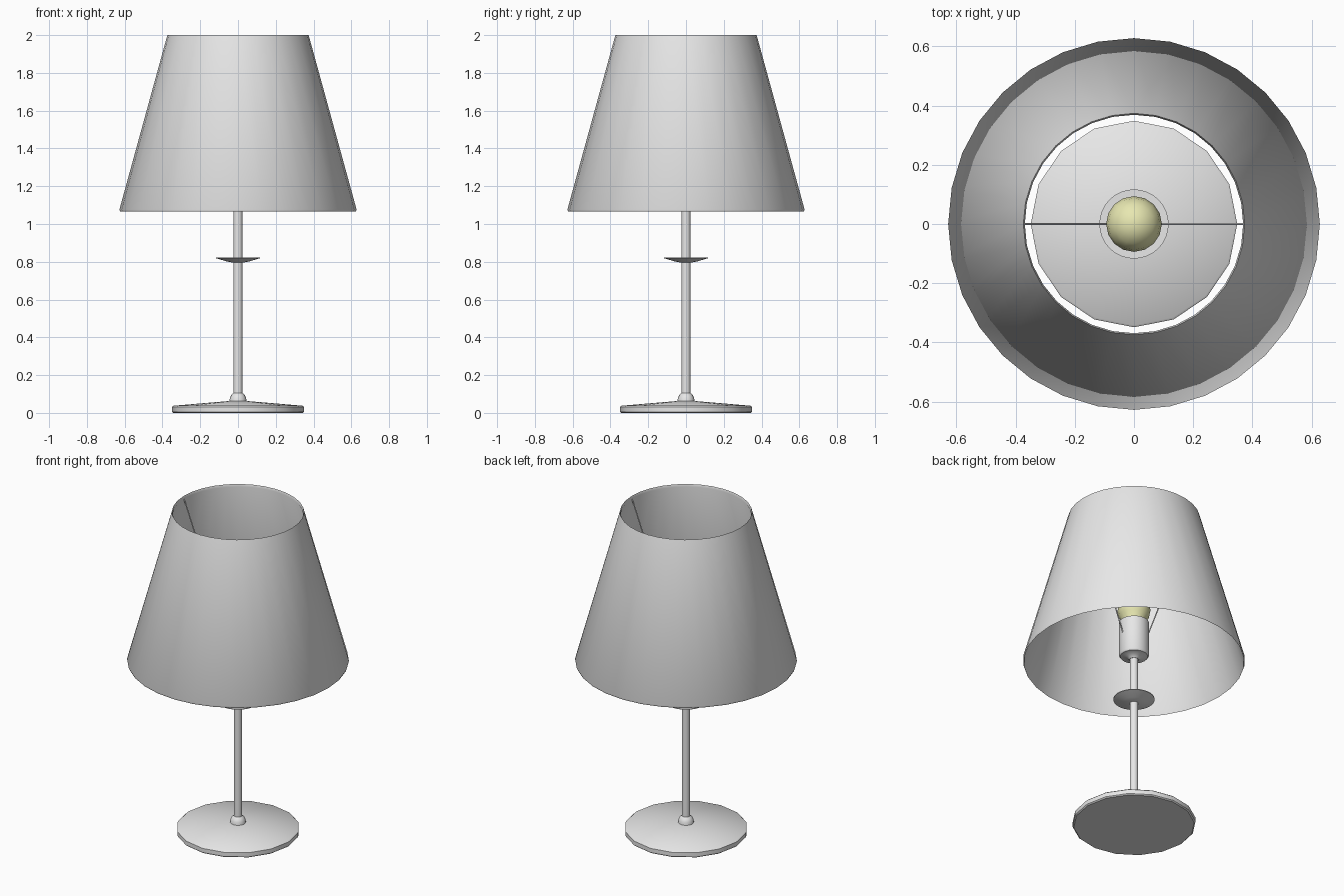
import bpy, bmesh, math
from mathutils import Vector

old = bpy.data.objects.get("Cube")
if old:
    bpy.data.objects.remove(old, do_unlink=True)


def material(name, rgb):
    mat = bpy.data.materials.new(name)
    mat.use_nodes = True
    color = (*rgb, 1.0)
    mat.diffuse_color = color
    bsdf = mat.node_tree.nodes["Principled BSDF"]
    bsdf.inputs["Base Color"].default_value = color
    bsdf.inputs["Roughness"].default_value = 0.6
    return mat


grey = material("light grey", (0.8, 0.8, 0.8))
yellow = material("pale yellow", (0.82, 0.82, 0.45))


def finish(bm, name, mat, angle):
    bmesh.ops.recalc_face_normals(bm, faces=bm.faces)
    mesh = bpy.data.meshes.new(name)
    bm.to_mesh(mesh)
    bm.free()
    mesh.materials.append(mat)
    obj = bpy.data.objects.new(name, mesh)
    bpy.context.collection.objects.link(obj)
    bpy.ops.object.select_all(action="DESELECT")
    obj.select_set(True)
    bpy.context.view_layer.objects.active = obj
    bpy.ops.object.shade_smooth_by_angle(angle=math.radians(angle))
    return obj


def lathe(name, profile, sides, mat, angle=40, closed=False):
    """Revolve (radius, height) points around the z axis."""
    bm = bmesh.new()
    verts = [bm.verts.new((r, 0, z)) for r, z in profile]
    edges = [bm.edges.new(pair) for pair in zip(verts, verts[1:])]
    if closed:
        edges.append(bm.edges.new((verts[-1], verts[0])))
    bmesh.ops.spin(bm, geom=verts + edges, cent=(0, 0, 0), axis=(0, 0, 1),
                   angle=math.tau, steps=sides, use_duplicate=False)
    bmesh.ops.remove_doubles(bm, verts=bm.verts, dist=0.0002)
    return finish(bm, name, mat, angle)


def rod(name, start, end, radius, mat):
    start, end = Vector(start), Vector(end)
    axis = end - start
    bm = bmesh.new()
    bmesh.ops.create_cone(bm, cap_ends=True, segments=8, radius1=radius,
                          radius2=radius, depth=axis.length)
    turn = axis.to_track_quat("Z", "Y").to_matrix().to_4x4()
    bmesh.ops.transform(bm, matrix=turn, verts=bm.verts)
    bmesh.ops.translate(bm, vec=(start + end) / 2, verts=bm.verts)
    return finish(bm, name, mat, 50)


# Weighted foot with a shallow cone top and a small boss
lathe("base", [(0, 0), (0.342, 0), (0.349, 0.006), (0.349, 0.032),
               (0.342, 0.038), (0.045, 0.063), (0, 0.063)], 16, grey)
lathe("stem_boss", [(0, 0.06), (0.045, 0.06), (0.043, 0.08),
                    (0.035, 0.095), (0.024, 0.105), (0, 0.105)], 16, grey)

# Stem and the dish part way up it
lathe("stem", [(0, 0.06), (0.024, 0.06), (0.024, 1.1), (0, 1.1)], 16, grey)
lathe("drip_dish", [(0, 0.82), (0.117, 0.823), (0.117, 0.819),
                    (0.06, 0.802), (0.024, 0.795), (0, 0.795)], 32, grey)

# Socket with a flared underside
lathe("socket", [(0, 1.08), (0.026, 1.08), (0.04, 1.095), (0.078, 1.1),
                 (0.085, 1.11), (0.085, 1.32), (0, 1.32)], 24, grey)

# Round bulb with a tapered neck
bulb_radius, bulb_height = 0.094, 1.4
bulb = [(0, 1.31), (0.066, 1.31)]
for step in range(2, 9):
    a = -math.pi / 2 + math.pi * step / 8
    bulb.append((bulb_radius * math.cos(a),
                 bulb_height + bulb_radius * math.sin(a)))
lathe("bulb", bulb, 16, yellow)

# Tapered shade with thin walls and a turned lower hem
lathe("shade", [(0.374, 2), (0.628, 1.076), (0.624, 1.066), (0.615, 1.09),
                (0.369, 1.985)], 32, grey, angle=85, closed=True)

# Wires carrying the shade from the socket
for side, label in ((1, "left"), (-1, "right")):
    rod("shade_wire_" + label, (side * 0.083, 0, 1.23),
        (side * 0.372, 0, 1.98), 0.0035, grey)
